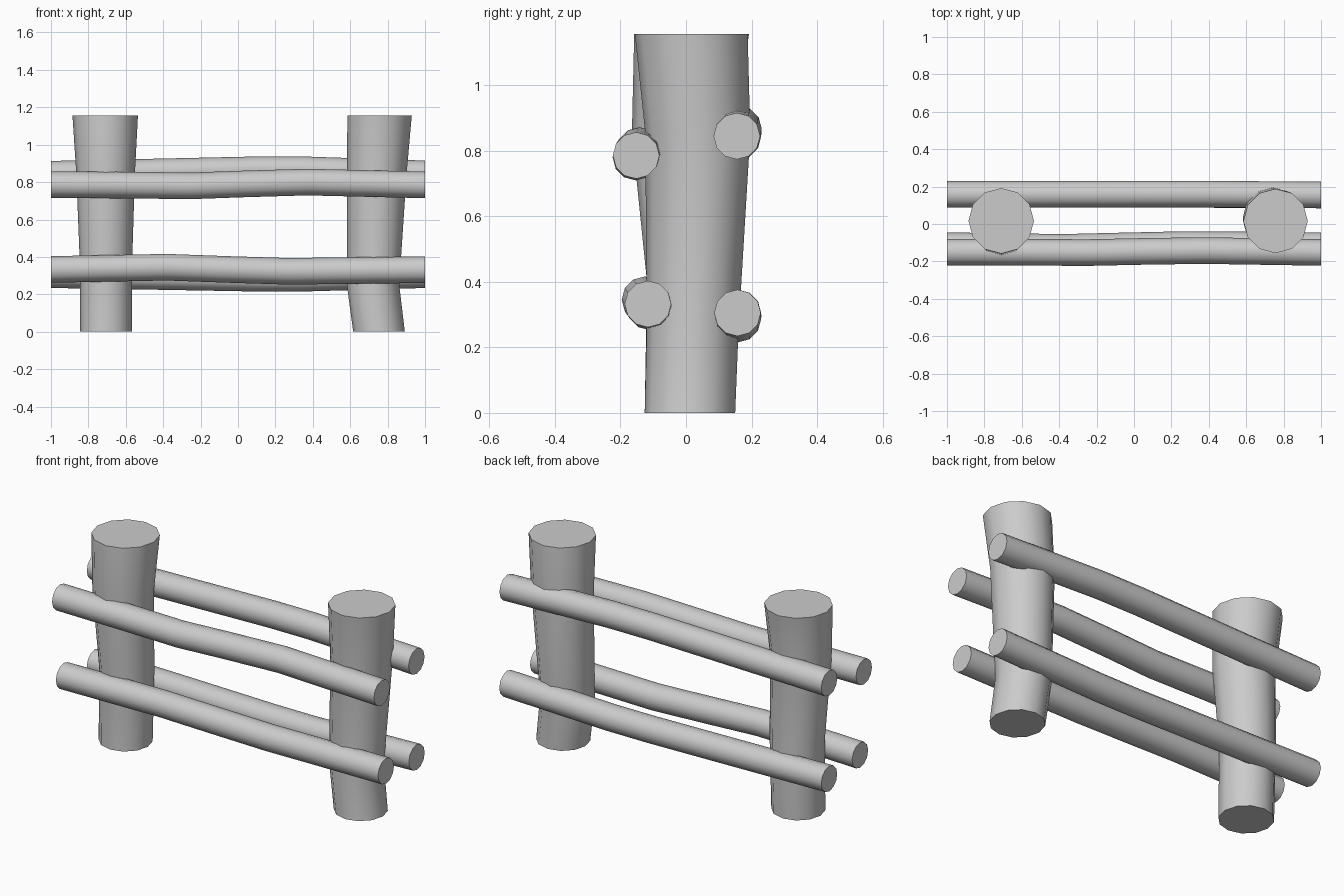
import bpy, bmesh, math
from mathutils import Vector

if "Cube" in bpy.data.objects:
    bpy.data.objects.remove(bpy.data.objects["Cube"])

SIDES = 12


def log(name, rings, axis):
    """Capped tube through rings (x, y, z, radius), cross-sections square to axis."""
    if axis == 'Z':
        u, v = Vector((1, 0, 0)), Vector((0, 1, 0))
    else:
        u, v = Vector((0, 1, 0)), Vector((0, 0, 1))
    bm = bmesh.new()
    loops = []
    for x, y, z, r in rings:
        c = Vector((x, y, z))
        angles = [2 * math.pi * i / SIDES for i in range(SIDES)]
        loops.append([bm.verts.new(c + r * (u * math.cos(a) + v * math.sin(a)))
                      for a in angles])
    for a, b in zip(loops, loops[1:]):
        for i in range(SIDES):
            j = (i + 1) % SIDES
            bm.faces.new((a[i], a[j], b[j], b[i]))
    bm.faces.new(loops[0][::-1])
    bm.faces.new(loops[-1])
    bmesh.ops.recalc_face_normals(bm, faces=bm.faces[:])
    mesh = bpy.data.meshes.new(name)
    bm.to_mesh(mesh)
    bm.free()
    ob = bpy.data.objects.new(name, mesh)
    bpy.context.collection.objects.link(ob)
    bpy.ops.object.select_all(action='DESELECT')
    ob.select_set(True)
    bpy.context.view_layer.objects.active = ob
    bpy.ops.object.shade_smooth_by_angle(angle=math.radians(40))
    return ob


# Upright posts, slightly crooked and wider at the top
log("left_post", [(-.706, .012, 0, .138), (-.706, .022, .4, .141),
                  (-.708, -.008, .85, .157), (-.71, .017, 1.155, .175)], 'Z')
log("right_post", [(.754, .012, 0, .138), (.722, .02, .25, .14),
                   (.742, .036, .85, .16), (.757, .016, 1.155, .172)], 'Z')

# Horizontal rails, gently bent: (x, y, z)
rails = {
    "front_upper_rail": [(-1, -.15, .787), (-.6, -.151, .784), (-.25, -.153, .78),
                         (.03, -.147, .79), (.37, -.142, .8), (1, -.152, .785)],
    "front_lower_rail": [(-1, -.116, .333), (-.38, -.125, .345), (-.05, -.117, .333),
                         (.27, -.11, .323), (.6, -.112, .327), (1, -.116, .332)],
    "back_upper_rail": [(-1, .158, .842), (-.4, .159, .855), (.1, .16, .866),
                        (.35, .16, .866), (1, .155, .844)],
    "back_lower_rail": [(-1, .158, .305), (-.4, .159, .295), (.1, .158, .286),
                        (.35, .158, .286), (1, .157, .305)],
}
for name, path in rails.items():
    log(name, [(*p, .071) for p in path], 'X')
